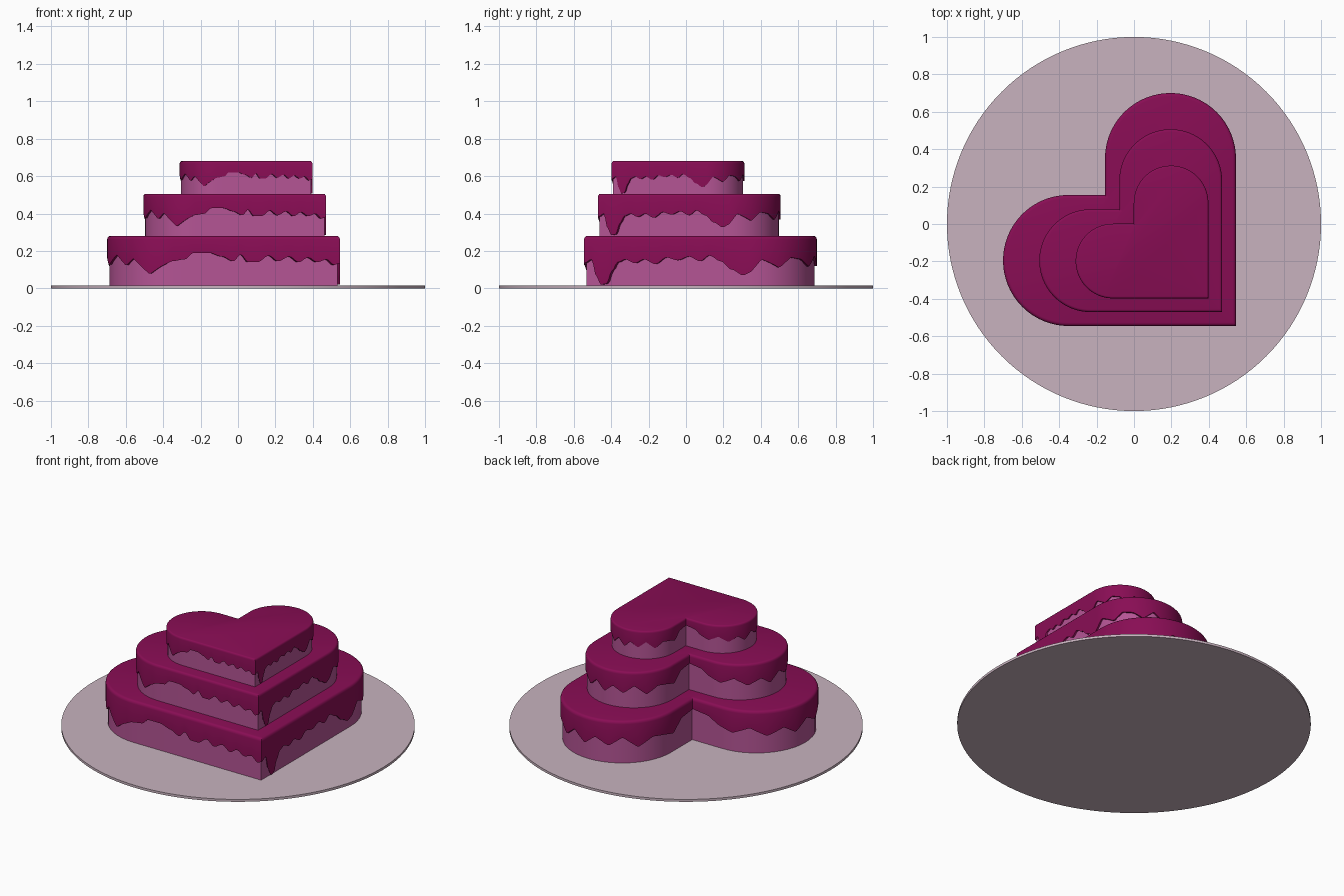
import bpy, bmesh, math

if "Cube" in bpy.data.objects:
    bpy.data.objects.remove(bpy.data.objects["Cube"])

def material(name, col):
    m = bpy.data.materials.new(name)
    m.diffuse_color = (*col, 1)
    m.use_nodes = True
    m.node_tree.nodes["Principled BSDF"].inputs["Base Color"].default_value = m.diffuse_color
    return m

CAKE = material("pink_sponge", (0.46, 0.09, 0.30))
ICING = material("berry_icing", (0.25, 0.004, 0.09))
PLATE = material("pale_plate", (0.58, 0.45, 0.52))

# Heart = square plus two round lobes; sizes of the bottom tier
R, CX, CY, STRAIGHT, NOTCH, H = 0.35, 0.195, 0.35, 0.895, 0.195, 0.265
ARC = math.pi * R
TOTAL = STRAIGHT + ARC + NOTCH

def half_point(t, d):
    """Point on the right half, t along the edge from the tip, inset by d."""
    r = R - d
    if t <= STRAIGHT:
        y0 = -0.545 + d
        return CX + r, y0 + (CY - y0) * t / STRAIGHT
    if t <= STRAIGHT + ARC:
        a = (t - STRAIGHT) / R
        return CX + r * math.cos(a), CY + r * math.sin(a)
    f = (t - STRAIGHT - ARC) / NOTCH
    return CX - r, CY + (0.155 - d - CY) * f

# Icing lower edge (distance from the tip, height) for the two halves
DRIP_RIGHT = [(0, .12), (.04, .14), (.065, .05), (.09, .005), (.12, .01), (.15, .08),
              (.18, .125), (.22, .14), (.27, .12), (.32, .14), (.38, .115), (.44, .15),
              (.50, .135), (.56, .155), (.62, .13), (.67, .16), (.73, .13), (.79, .085),
              (.85, .055), (.89, .07), (.95, .14), (1.0, .12), (1.05, .095), (1.12, .15),
              (1.2, .14), (1.27, .10), (1.35, .16), (1.43, .10), (1.5, .155), (1.58, .11),
              (1.66, .165), (1.75, .10), (1.84, .15), (1.92, .14), (2.0, .12), (2.08, .185),
              (2.2, .20)]
DRIP_LEFT = [(0, .12), (.03, .11), (.07, .14), (.12, .125), (.17, .15), (.22, .125),
             (.27, .155), (.33, .13), (.38, .16), (.44, .125), (.49, .125), (.53, .165),
             (.57, .13), (.63, .155), (.70, .175), (.78, .175), (.83, .14), (.90, .13),
             (.96, .10), (1.02, .06), (1.12, .145), (1.17, .105), (1.25, .165), (1.35, .11),
             (1.45, .16), (1.54, .10), (1.62, .15), (1.72, .11), (1.82, .16), (1.92, .12),
             (2.02, .15), (2.08, .185), (2.2, .20)]

def drip(table, t):
    for (a, za), (b, zb) in zip(table, table[1:]):
        if t <= b:
            f = (t - a) / (b - a)
            f = f * f * (3 - 2 * f) if t < STRAIGHT else f
            return za + (zb - za) * f
    return table[-1][1]

def samples(ns, na, nn):
    return ([STRAIGHT * i / ns for i in range(ns)] +
            [STRAIGHT + ARC * i / na for i in range(na)] +
            [STRAIGHT + ARC + NOTCH * i / nn for i in range(nn + 1)])

def outline(ts, d, zfun):
    """Closed loop: right half tip to notch, then mirrored left half back."""
    pts = [(*half_point(t, d), zfun(DRIP_RIGHT, t)) for t in ts]
    for t in reversed(ts[1:-1]):
        x, y = half_point(t, d)
        pts.append((-y, -x, zfun(DRIP_LEFT, t)))
    return pts

def build(name, loops, mat, shift, base, s, zs, cap_end):
    bm = bmesh.new()
    rows = [[bm.verts.new((x * s + shift, y * s - shift, base + z * zs)) for x, y, z in lp]
            for lp in loops]
    n = len(rows[0])
    for a, b in zip(rows, rows[1:]):
        for i in range(n):
            j = (i + 1) % n
            bm.faces.new((a[i], b[i], b[j], a[j]))
    bm.faces.new(rows[0])
    if cap_end:
        bm.faces.new(rows[-1][::-1])
    bmesh.ops.recalc_face_normals(bm, faces=bm.faces)
    me = bpy.data.meshes.new(name)
    bm.to_mesh(me)
    bm.free()
    ob = bpy.data.objects.new(name, me)
    bpy.context.collection.objects.link(ob)
    finish(ob, mat)

def finish(ob, mat):
    ob.data.materials.append(mat)
    bpy.ops.object.select_all(action='DESELECT')
    ob.select_set(True)
    bpy.context.view_layer.objects.active = ob
    bpy.ops.object.shade_smooth_by_angle(angle=math.radians(35))

flat = lambda z: (lambda table, t: z)
fine, coarse = samples(90, 110, 16), samples(4, 24, 1)

# Three heart tiers, each a sponge with a dripping icing shell
for label, s, shift, z0, z1 in (("bottom", 1.0, 0.0, 0.015, 0.28),
                                ("middle", 0.785, 0.043, 0.28, 0.505),
                                ("top", 0.57, 0.087, 0.505, 0.68)):
    zs = (z1 - z0) / H
    cake = [outline(coarse, 0.012, flat(z)) for z in (H - 0.015, 0)]
    build(label + "_cake_tier", cake, CAKE, shift, z0, s, zs, True)
    shell = [outline(fine, d, flat(z)) for d, z in
             ((0.018, H), (0.009, H - 0.002), (0.003, H - 0.008), (0, H - 0.018))]
    shell.append(outline(fine, 0, drip))
    shell.append(outline(fine, 0.016, drip))
    build(label + "_icing", shell, ICING, shift, z0, s, zs, False)

# Round serving plate
bpy.ops.mesh.primitive_cylinder_add(vertices=128, radius=1, depth=0.015, location=(0, 0, 0.0075))
plate = bpy.context.object
plate.name = "serving_plate"
finish(plate, PLATE)
